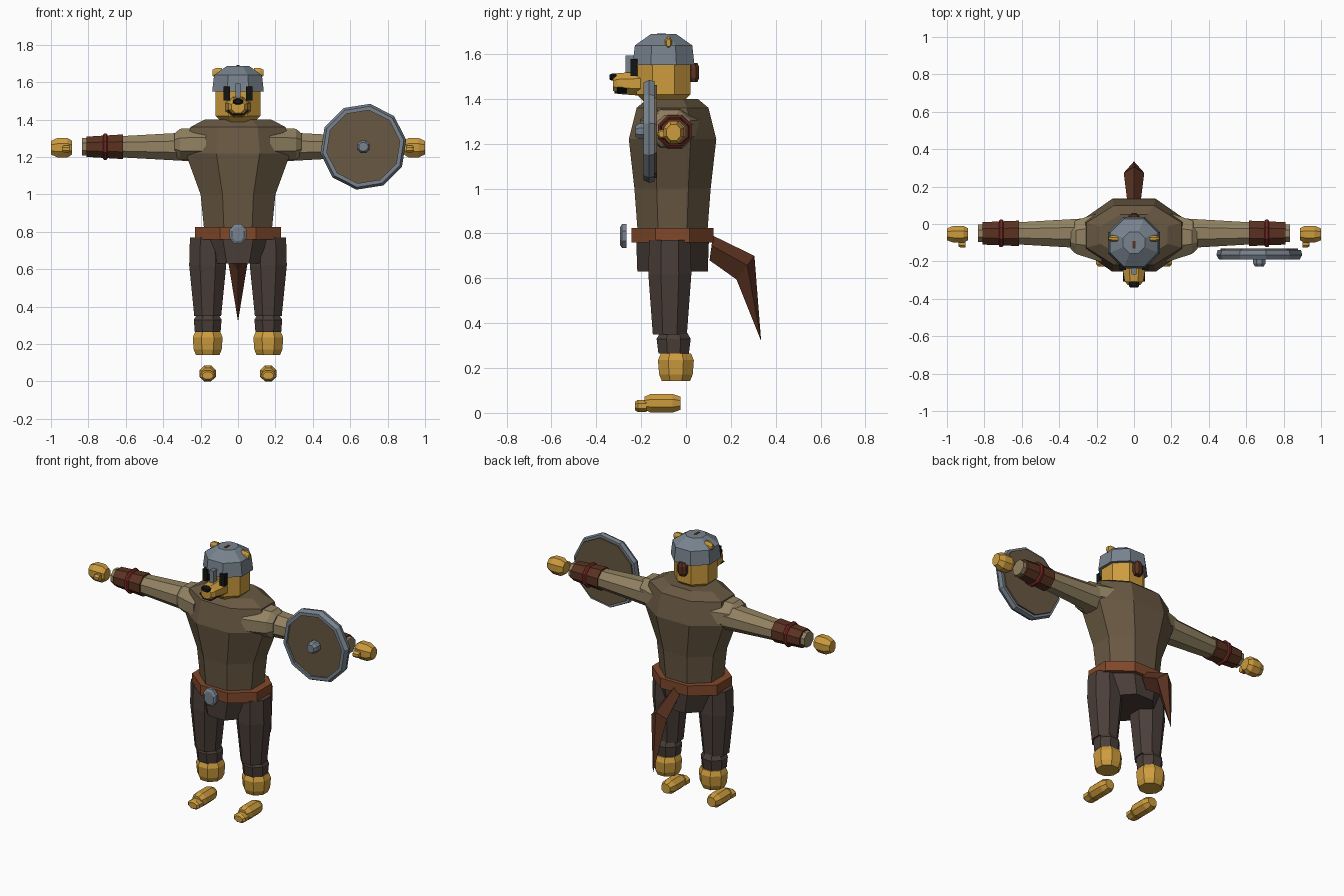
import bpy, bmesh
from math import cos, sin, pi, radians
from mathutils import Matrix, Vector

if "Cube" in bpy.data.objects:
    bpy.data.objects.remove(bpy.data.objects["Cube"], do_unlink=True)


def material(name, code):
    channels = [channel / 255 for channel in bytes.fromhex(code)]
    colour = [((value + .055) / 1.055) ** 2.4 for value in channels] + [1]
    made = bpy.data.materials.new(name)
    made.use_nodes = True
    made.diffuse_color = colour
    shader = made.node_tree.nodes["Principled BSDF"]
    shader.inputs["Base Color"].default_value = colour
    shader.inputs["Roughness"].default_value = .9
    return made


gold = material("golden fur", "cd9c3e")
tunic = material("tunic brown", "685842")
cloth = material("sleeve tan", "928262")
steel = material("steel grey", "78838e")
strap = material("belt leather", "80482a")
pants = material("trouser brown", "4a3e38")
leather = material("dark leather", "5a3221")
red = material("red band", "7a2a26")
black = material("black", "141412")


def finish(bm, name, mat, mirror=False):
    bmesh.ops.recalc_face_normals(bm, faces=bm.faces)
    mesh = bpy.data.meshes.new(name)
    bm.to_mesh(mesh)
    bm.free()
    mesh.materials.append(mat)
    part = bpy.data.objects.new(name, mesh)
    bpy.context.collection.objects.link(part)
    if mirror:
        part.modifiers.new("Mirror", "MIRROR")


def loft(name, mat, axis, stations, sides=8, turn=None, closed=False, mirror=False):
    """Skin rings of (position on axis, centre, half size)."""
    bm = bmesh.new()
    turn = pi / sides if turn is None else turn
    rings = []
    for along, centre, half in stations:
        ring = []
        for i in range(sides):
            angle = turn + 2 * pi * i / sides
            a = centre[0] + half[0] * cos(angle) / cos(pi / sides)
            b = centre[1] + half[1] * sin(angle) / cos(pi / sides)
            place = {"x": (along, a, b), "y": (a, along, b), "z": (a, b, along)}
            ring.append(bm.verts.new(place[axis]))
        rings.append(ring)
    pairs = list(zip(rings, rings[1:]))
    if closed:
        pairs.append((rings[-1], rings[0]))
    else:
        bm.faces.new(rings[0])
        bm.faces.new(rings[-1])
    for low, high in pairs:
        for i in range(sides):
            bm.faces.new((low[i - 1], low[i], high[i], high[i - 1]))
    finish(bm, name, mat, mirror)


def tube(name, mat, axis, span, centre, half, end_half=None,
         cap_start=0, cap_end=0, shrink=.7, **options):
    """Tapered prism whose ends may be chamfered."""
    start, end = span
    end_half = end_half or half
    stations = [(start + cap_start, centre, half), (end - cap_end, centre, end_half)]
    if cap_start:
        stations.insert(0, (start, centre, [size * shrink for size in half]))
    if cap_end:
        stations.append((end, centre, [size * shrink for size in end_half]))
    loft(name, mat, axis, stations, **options)


def box(name, mat, centre, size, tilt=0, mirror=False):
    bm = bmesh.new()
    bmesh.ops.create_cube(bm, size=1)
    spin = Matrix.Rotation(radians(tilt), 4, "Y")
    move = Matrix.Translation(centre) @ spin @ Matrix.Diagonal((*size, 1))
    bmesh.ops.transform(bm, matrix=move, verts=bm.verts)
    finish(bm, name, mat, mirror)


# Torso, belt and hips
body = (0, -.06)
waist, ribs, chest = (.18, .155), (.2, .17), (.28, .195)
tube("tunic_waist", tunic, "z", (.8, 1), body, waist, ribs)
tube("tunic_ribs", tunic, "z", (1, 1.22), body, ribs, chest)
tube("tunic_chest", tunic, "z", (1.22, 1.4), body, chest, (.255, .16), cap_end=.04)
tube("belt", strap, "z", (.76, .825), body, (.23, .182))
tube("buckle", steel, "y", (-.295, -.265), (0, .788), (.045, .054), cap_start=.01)
tube("hips", pants, "z", (.63, .77), body, (.145, .157), (.2, .162))

# Tail: a bent, four-sided spike
tail = bmesh.new()
rings = []
for upper, lower, width in (((.12, .79), (.105, .68), .035), ((.305, .7), (.225, .595), .055)):
    top, bottom = Vector((0, *upper)), Vector((0, *lower))
    middle, sideways = top.lerp(bottom, .4), Vector((width, 0, 0))
    corners = (top, middle + sideways, bottom, middle - sideways)
    rings.append([tail.verts.new(corner) for corner in corners])
root, bend = rings
tip = tail.verts.new((0, .335, .32))
tail.faces.new(root)
for i in range(4):
    tail.faces.new((root[i - 1], root[i], bend[i], bend[i - 1]))
    tail.faces.new((bend[i - 1], bend[i], tip))
finish(tail, "tail", leather)

# Head and face
skull = (0, -.1)
tube("head", gold, "z", (1.385, 1.6), skull, (.12, .12), cap_start=.035)
tube("muzzle", gold, "y", (-.325, -.19), (0, 1.468), (.05, .046), (.07, .055), cap_start=.02)
tube("nose", black, "y", (-.34, -.3), (0, 1.497), (.028, .016), cap_start=.01)
box("mouth", black, (0, -.293, 1.429), (.055, .05, .009))
box("mouth_corners", black, (.042, -.285, 1.439), (.034, .045, .009), tilt=-40, mirror=True)
box("eyes", black, (.06, -.232, 1.54), (.034, .03, .075), mirror=True)
tube("hair_knot", leather, "z", (1.475, 1.56), (0, .033), (.03, .026), cap_start=.02, cap_end=.02)

# Helmet with nose guard, crest and ears
tube("helmet", steel, "z", (1.55, 1.688), skull, (.138, .138), (.128, .128),
     cap_end=.05, shrink=.45)
box("nose_guard", steel, (0, -.252, 1.553), (.028, .036, .08))
box("crest_stud", leather, (0, -.11, 1.686), (.015, .04, .01))
tube("ears", gold, "x", (.085, .137), (-.078, 1.65), (.016, .027),
     cap_end=.02, shrink=.6, mirror=True)


def arm(name, mat, span, half, end_half=None, centre=(-.05, 1.255), **options):
    tube(name, mat, "x", span, centre, half, end_half, mirror=True, **options)


# Arms
arm("shoulders", cloth, (.17, .34), (.135, .09), (.09, .083), centre=(-.07, 1.268), cap_end=.03)
arm("sleeves", cloth, (.26, .64), (.08, .077), (.058, .056))
arm("cuffs", cloth, (.78, .835), (.046, .046))
arm("bracers", leather, (.615, .81), (.068, .066), (.06, .054))
arm("bracer_bands", red, (.697, .723), (.074, .071), cap_start=.007, cap_end=.007, shrink=.9)
arm("hands", gold, (.887, 1), (.045, .052), centre=(-.055, 1.25), cap_start=.025, cap_end=.035)
arm("thumbs", gold, (.9, .938), (.02, .02), centre=(-.106, 1.243), cap_end=.01)


def leg(name, mat, axis, span, centre, half, end_half=None, **options):
    tube(name, mat, axis, span, (.162, centre), half, end_half, mirror=True, **options)


# Legs and feet
leg("thighs", pants, "z", (.35, .77), -.072, (.072, .076), (.099, .096),
    cap_end=.15, shrink=.96)
leg("shins", pants, "z", (.265, .37), -.055, (.069, .068), (.074, .076), cap_end=.04)
leg("ankles", gold, "z", (.142, .265), -.045, (.075, .075), (.08, .08),
    cap_start=.03, cap_end=.03, shrink=.84)
leg("feet", gold, "y", (-.185, -.025), .043, (.044, .042), cap_start=.03, cap_end=.035)
leg("toes", gold, "y", (-.228, -.175), .031, (.04, .027), cap_start=.013)

# Round shield in front of the left forearm
hub = (.67, 1.255)
facets = dict(sides=10, turn=radians(9))
tube("shield_board", tunic, "y", (-.172, -.13), hub, (.2, .2), **facets)
rim = [(-.14, .215), (-.165, .221), (-.19, .208), (-.19, .188), (-.14, .195)]
loft("shield_rim", steel, "y", [(y, hub, (r, r)) for y, r in rim], closed=True, **facets)
tube("shield_boss", steel, "y", (-.226, -.165), hub, (.034, .034), cap_start=.016)
